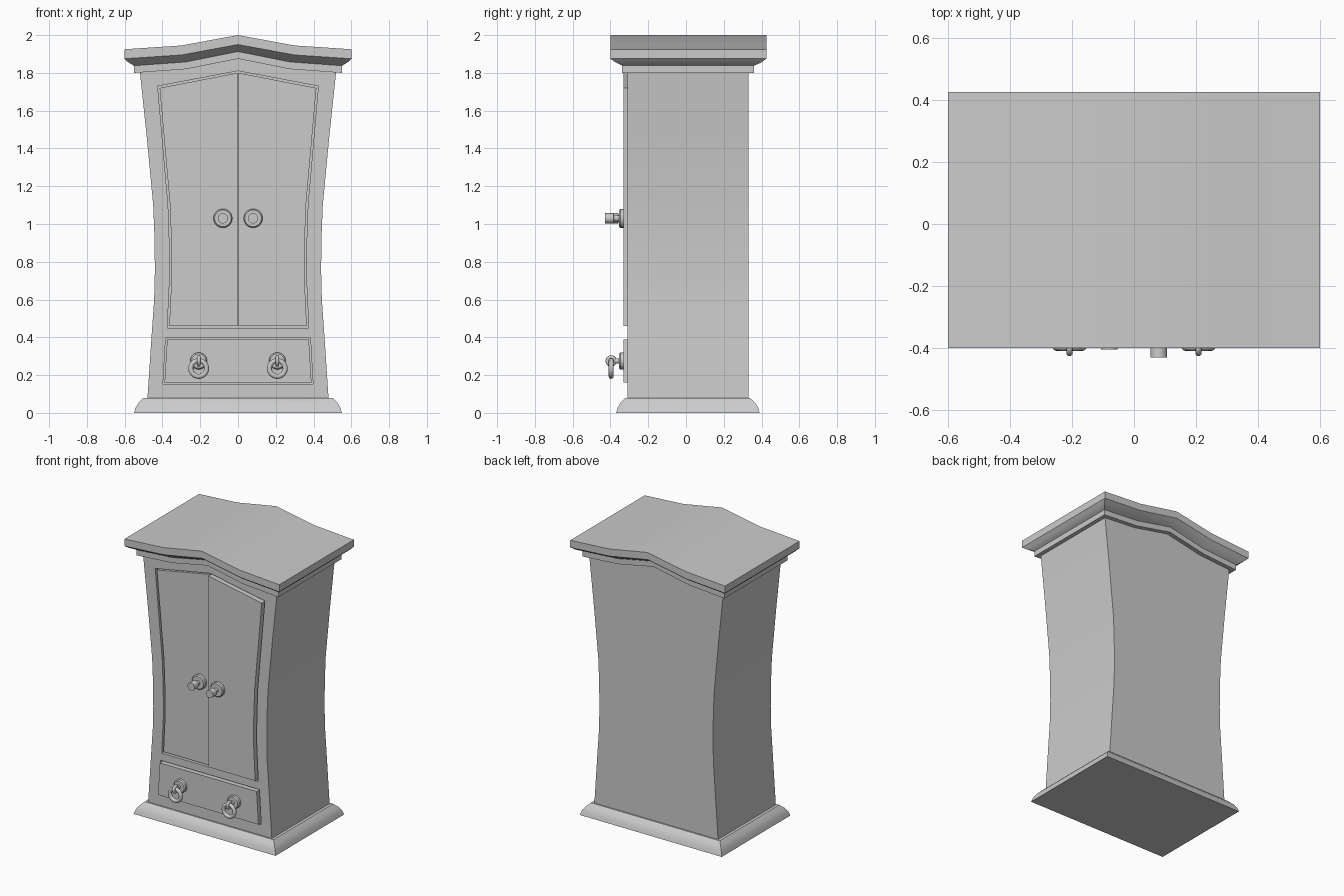
import bpy, bmesh, math
from mathutils import Matrix, Vector

if "Cube" in bpy.data.objects:
    bpy.data.objects.remove(bpy.data.objects["Cube"])

grey = bpy.data.materials.new("plain_grey")
grey.use_nodes = True
grey.diffuse_color = (0.6, 0.6, 0.6, 1)
grey.node_tree.nodes["Principled BSDF"].inputs["Base Color"].default_value = grey.diffuse_color


def finish(bm, name, angle=35):
    bmesh.ops.recalc_face_normals(bm, faces=bm.faces)
    mesh = bpy.data.meshes.new(name)
    bm.to_mesh(mesh)
    bm.free()
    mesh.materials.append(grey)
    obj = bpy.data.objects.new(name, mesh)
    bpy.context.collection.objects.link(obj)
    smooth(obj, angle)
    return obj


def smooth(obj, angle=35):
    bpy.ops.object.select_all(action="DESELECT")
    obj.select_set(True)
    bpy.context.view_layer.objects.active = obj
    bpy.ops.object.shade_smooth_by_angle(angle=math.radians(angle))


def prism(name, outline, front, back):
    """Extrude an (x, z) outline along y."""
    bm = bmesh.new()
    face = bm.faces.new([bm.verts.new((x, front, z)) for x, z in outline])
    new = bmesh.ops.extrude_face_region(bm, geom=[face])["geom"]
    bmesh.ops.translate(bm, vec=(0, back - front, 0),
                        verts=[v for v in new if isinstance(v, bmesh.types.BMVert)])
    return finish(bm, name)


def mirrored(half):
    return half + [(-x, z) for x, z in reversed(half) if x > 0]


def moulding(name, levels, arch):
    """Stack rectangular rings (half width, front, back, z), lifted along x by arch."""
    bm = bmesh.new()
    n = len(arch)
    rows = []
    for hx, front, back, z in levels:
        xs = [hx * (2 * i / (n - 1) - 1) for i in range(n)]
        rows.append([[bm.verts.new((x, y, z + a)) for x, a in zip(xs, arch)]
                     for y in (front, back)])
    for (f0, b0), (f1, b1) in zip(rows, rows[1:]):
        for i in range(n - 1):
            bm.faces.new((f0[i], f0[i + 1], f1[i + 1], f1[i]))
            bm.faces.new((b0[i], b1[i], b1[i + 1], b0[i + 1]))
        for i in (0, -1):
            bm.faces.new((f0[i], f1[i], b1[i], b0[i]))
    for f, b in (rows[0], rows[-1]):
        for i in range(n - 1):
            bm.faces.new((f[i], f[i + 1], b[i + 1], b[i]))
    return finish(bm, name)


def turned(name, profile, centre, turn):
    """Revolve (radius, distance) points and place the result at centre."""
    bm = bmesh.new()
    verts = [bm.verts.new((r, 0, d)) for r, d in profile]
    edges = [bm.edges.new(pair) for pair in zip(verts, verts[1:])]
    bmesh.ops.spin(bm, geom=verts + edges, axis=(0, 0, 1), cent=(0, 0, 0),
                   angle=math.tau, steps=24)
    bmesh.ops.remove_doubles(bm, verts=bm.verts, dist=0.0001)
    bmesh.ops.transform(bm, verts=bm.verts,
                        matrix=Matrix.Translation(Vector(centre)) @ turn)
    return finish(bm, name)


def ring(name, major, minor, centre, turn):
    steps = [math.tau * i / 12 for i in range(13)]
    return turned(name, [(major + minor * math.cos(a), minor * math.sin(a)) for a in steps],
                  centre, turn)


FORWARD = Matrix.Rotation(math.pi / 2, 4, "X")
SIDEWAYS = Matrix.Rotation(math.pi / 2, 4, "Y")
FACE = -0.31

# Waisted body with an arched top
body = prism("cabinet_body", mirrored([(0.48, 0.07), (0.458, 0.4), (0.444, 0.6), (0.44, 0.76),
                                       (0.443, 0.95), (0.449, 1.1), (0.482, 1.45), (0.52, 1.81),
                                       (0.27, 1.83), (0, 1.885)]), FACE, 0.33)


# Openings for the doors and the drawer
def door_half(gap, middle):
    side = [(0.374, 0.45 + gap), (0.361, 0.73), (0.363, 0.9), (0.37, 1.1), (0.425, 1.73 - gap)]
    return ([(middle, 0.45 + gap)] + [(x - gap, z) for x, z in side]
            + [(middle, 1.81 - gap)])


def drawer_half(gap):
    return [(0.397 - gap, 0.153 + gap), (0.383 - gap, 0.397 - gap)]


for name, outline in (("door_cutter", mirrored(door_half(0, 0))),
                      ("drawer_cutter", mirrored(drawer_half(0)))):
    cutter = prism(name, outline, FACE - 0.05, FACE + 0.03)
    cut = body.modifiers.new(name, "BOOLEAN")
    cut.operation, cut.solver, cut.object = "DIFFERENCE", "EXACT", cutter
    bpy.context.view_layer.objects.active = body
    bpy.ops.object.modifier_apply(modifier=name)
    bpy.data.objects.remove(cutter)
smooth(body)

# Plinth and arched cornice
moulding("plinth", [(0.55, -0.37, 0.39, 0), (0.541, -0.361, 0.381, 0.03),
                    (0.525, -0.345, 0.365, 0.055), (0.5, -0.32, 0.34, 0.08)], [0, 0, 0])
moulding("cornice", [(0.55, -0.338, 0.36, 1.8), (0.55, -0.338, 0.36, 1.838),
                     (0.565, -0.352, 0.378, 1.846), (0.582, -0.375, 0.4, 1.857),
                     (0.6, -0.4, 0.425, 1.875), (0.6, -0.4, 0.425, 1.925)],
         [0, 0.02, 0.075, 0.02, 0])

# Doors with turned knobs; the left leaf stands slightly proud
knob = [(0, 0), (0.05, 0), (0.05, 0.018), (0.044, 0.025), (0.016, 0.025), (0.016, 0.05),
        (0.027, 0.054), (0.027, 0.1), (0, 0.1)]
for label, sign, front in (("left", 1, -0.33), ("right", -1, -0.305)):
    prism(label + "_door", [(sign * x, z) for x, z in door_half(0.01, 0.003)],
          front, FACE + 0.03)
    turned(label + "_door_knob", knob, (sign * 0.08, front, 1.03), FORWARD)

# Drawer with hanging ring pulls
prism("drawer", mirrored(drawer_half(0.008)), -0.33, FACE + 0.03)
rosette = [(0, 0), (0.045, 0), (0.045, 0.018), (0.038, 0.025), (0.013, 0.025),
           (0.013, 0.052), (0, 0.052)]
for label, sign in (("left", 1), ("right", -1)):
    x = sign * 0.208
    turned(label + "_pull_rosette", rosette, (x, -0.33, 0.275), FORWARD)
    ring(label + "_pull_eye", 0.02, 0.01, (x, -0.396, 0.275), SIDEWAYS)
    ring(label + "_pull_ring", 0.042, 0.013, (x, -0.396, 0.235), FORWARD)
